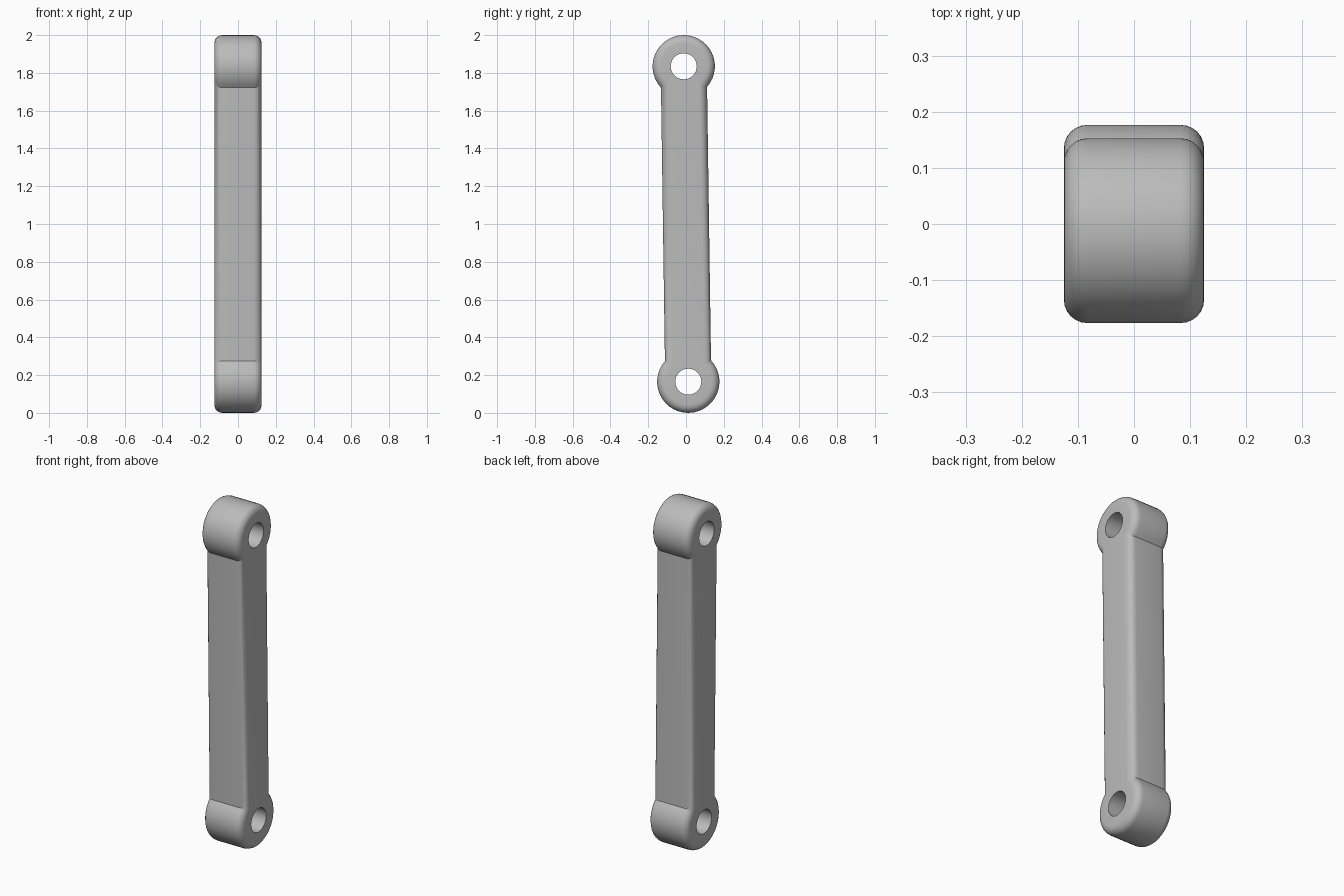
import bpy, bmesh, math
from mathutils import Matrix, Vector

cube = bpy.data.objects.get("Cube")
if cube:
    bpy.data.objects.remove(cube, do_unlink=True)

HALF_X = 0.125      # half thickness along the pins
EYE_R = 0.165       # outer radius of the round ends
BAR_W = 0.122       # half width of the bar
HOLE_R = 0.069
BEVEL = 0.042
TILT = 0.012        # sideways offset of each eye
HALF_L = math.hypot(1 - EYE_R, TILT)
ARC, HOLE_SEGS, ROUND = 28, 32, 6

grey = bpy.data.materials.new("grey_metal")
grey.use_nodes = True
colour = (0.5, 0.5, 0.5, 1)
grey.diffuse_color = colour
grey.node_tree.nodes["Principled BSDF"].inputs["Base Color"].default_value = colour

bm = bmesh.new()


def outline(inset):
    """Dumbbell outline shrunk by inset: two arcs joined by straight sides."""
    r, w = EYE_R - inset, BAR_W - inset
    start = -math.acos(w / r)
    pts = []
    for side in (1, -1):
        for i in range(ARC + 1):
            a = start + (math.pi - 2 * start) * i / ARC
            pts.append((side * r * math.cos(a), side * (HALF_L + r * math.sin(a))))
    return pts


def ring(points, x):
    return [bm.verts.new((x, y, z)) for y, z in points]


def bridge(a, b):
    for i in range(len(a)):
        j = (i + 1) % len(a)
        bm.faces.new((a[i], a[j], b[j], b[i]))


# Rounded outer shell, lofted from one flat side to the other
steps = [math.pi / 2 * i / ROUND for i in range(ROUND + 1)]
half = [(BEVEL * (1 - math.cos(a)), HALF_X - BEVEL + BEVEL * math.sin(a)) for a in steps]
levels = [(d, -x) for d, x in reversed(half)] + half
rings = [ring(outline(d), x) for d, x in levels]
for a, b in zip(rings, rings[1:]):
    bridge(a, b)

# Pin holes through both eyes
caps = [[rings[0]], [rings[-1]]]
for end in (1, -1):
    circle = [(HOLE_R * math.cos(t), end * HALF_L + HOLE_R * math.sin(t))
              for t in (2 * math.pi * i / HOLE_SEGS for i in range(HOLE_SEGS))]
    pair = [ring(circle, -HALF_X), ring(circle, HALF_X)]
    bridge(*pair)
    for loops, loop in zip(caps, pair):
        loops.append(loop)

# Flat sides around the holes
for loops, sign in zip(caps, (-1, 1)):
    edges = [bm.edges.get((lp[i - 1], lp[i])) for lp in loops for i in range(len(lp))]
    bmesh.ops.triangle_fill(bm, edges=edges, use_beauty=True, normal=Vector((sign, 0, 0)))

bmesh.ops.recalc_face_normals(bm, faces=bm.faces)

# Lean the link and stand it on the ground
lean = Matrix.Rotation(math.asin(TILT / HALF_L), 4, 'X')
bm.transform(Matrix.Translation((0, 0, 1)) @ lean)

mesh = bpy.data.meshes.new("link_arm")
bm.to_mesh(mesh)
bm.free()
mesh.materials.append(grey)
link = bpy.data.objects.new("link_arm", mesh)
bpy.context.collection.objects.link(link)
bpy.context.view_layer.objects.active = link
link.select_set(True)
bpy.ops.object.shade_smooth_by_angle(angle=math.radians(30))
